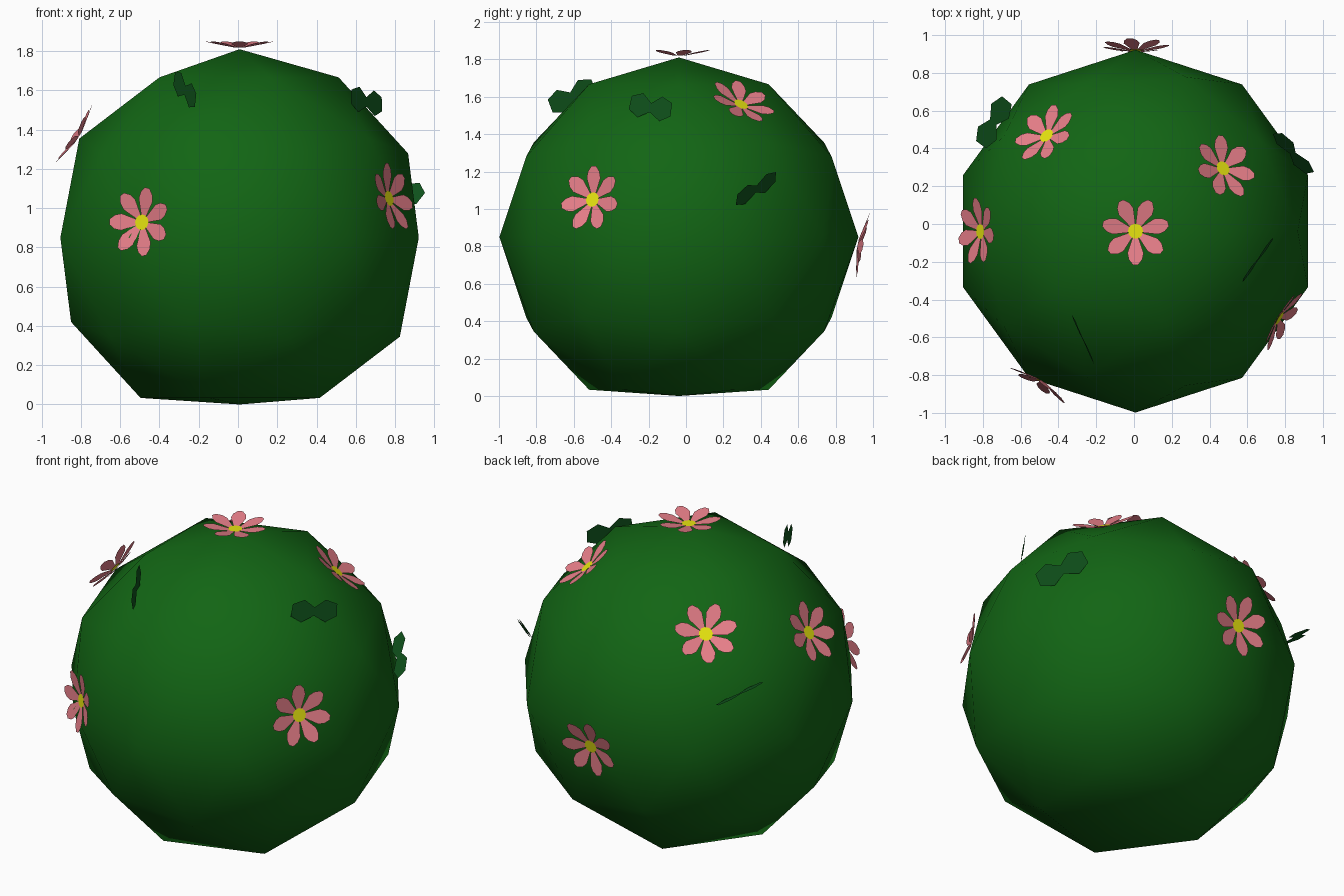
import bpy, bmesh, math
from mathutils import Vector
from mathutils.bvhtree import BVHTree

if "Cube" in bpy.data.objects:
    bpy.data.objects.remove(bpy.data.objects["Cube"])

C = Vector((0.008, -0.038, 0.85))   # centre of the bush
R = 0.96


def material(name, rgb):
    m = bpy.data.materials.new(name)
    m.diffuse_color = (*rgb, 1)
    m.use_nodes = True
    m.node_tree.nodes["Principled BSDF"].inputs["Base Color"].default_value = m.diffuse_color
    return m


GREEN = material("bush_green", (0.006, 0.13, 0.007))
LEAF = material("leaf_green", (0.005, 0.09, 0.012))
PINK = material("petal_pink", (0.80, 0.21, 0.25))
YELLOW = material("flower_yellow", (0.80, 0.78, 0.005))


def finish(bm, name, mats, smooth=False):
    me = bpy.data.meshes.new(name)
    bm.to_mesh(me)
    for m in mats:
        me.materials.append(m)
    for p in me.polygons:
        p.use_smooth = smooth
    ob = bpy.data.objects.new(name, me)
    bpy.context.collection.objects.link(ob)
    return ob


# Bush: low-poly ball with its lowest point pushed up to sit on the ground
bm = bmesh.new()
bmesh.ops.create_icosphere(bm, subdivisions=2, radius=R)
for v in bm.verts:
    v.co += C
    v.co.z = max(v.co.z, 0)
surface = BVHTree.FromBMesh(bm)
finish(bm, "bush", [GREEN], True)
bm.free()

# Petal outline: distance from the middle, half width
PETAL = [(0.03, 0.014), (0.115, 0.043), (0.15, 0.036), (0.178, 0.014)]


def flower(name, point, phase, tilt=None):
    """Seven upturned petals and a yellow disc, set on the bush."""
    d = (Vector(point) - C).normalized()
    base = surface.ray_cast(C + d * 3, -d)[0]
    n = Vector(tilt).normalized() if tilt else d
    ref = Vector((0, 1, 0)) if abs(n.z) > 0.98 else Vector((0, 0, 1))
    up = (ref - n * ref.dot(n)).normalized()
    right = up.cross(n)
    base = base + n * 0.004
    bm = bmesh.new()
    for i in range(7):
        a = math.radians(phase) + i * math.tau / 7
        out = up * math.cos(a) + right * math.sin(a)
        side = n.cross(out)
        pts = [(r, w) for r, w in PETAL] + [(r, -w) for r, w in reversed(PETAL)]
        bm.faces.new([bm.verts.new(base + out * r - side * w + n * (r * 0.2))
                      for r, w in pts])
    disc = []
    for i in range(12):
        a = i * math.tau / 12
        disc.append(bm.verts.new(base + (right * math.cos(a) + up * math.sin(a)) * 0.04
                                 + n * 0.010))
    f = bm.faces.new(disc)
    f.material_index = 1
    finish(bm, name, [PINK, YELLOW])
    bm.free()


flower("flower_top", (0.008, -0.038, 1.81), 180)
flower("flower_front", (-0.50, -0.85, 0.93), 13)
flower("flower_right", (0.77, -0.50, 1.05), 0)
flower("flower_upper_right", (0.465, 0.29, 1.55), 20)
flower("flower_left", (-0.82, -0.04, 1.37), 10)
flower("flower_back", (0.008, 0.93, 0.81), 10, (0, 0.97, -0.2))
flower("flower_upper_back", (-0.465, 0.47, 1.46), 180)


def leaf_pair(name, mid, tips, normal):
    """Two blunt leaf lobes meeting at a narrow middle."""
    mid, n = Vector(mid), Vector(normal).normalized()
    bm = bmesh.new()
    for tip in tips:
        out = Vector(tip) - mid
        out -= n * out.dot(n)
        side = n.cross(out).normalized()
        pts = [(-0.05, 0.02), (0.5, 0.066), (1.0, 0.036)]
        pts += [(t, -w) for t, w in reversed(pts)]
        bm.faces.new([bm.verts.new(mid + out * t - side * w) for t, w in pts])
    finish(bm, name, [LEAF])
    bm.free()


leaf_pair("leaf_front", (-0.27, -0.61, 1.60),
          [(-0.225, -0.73, 1.55), (-0.32, -0.49, 1.66)], (0.91, 0.40, 0.05))
leaf_pair("leaf_right", (0.655, -0.19, 1.54),
          [(0.58, -0.30, 1.57), (0.735, -0.08, 1.53)], (0.82, -0.57, 0.1))
leaf_pair("leaf_back_right", (0.84, 0.375, 1.105),
          [(0.93, 0.27, 1.05), (0.76, 0.48, 1.17)], (0.5, 0.7, -0.5))
leaf_pair("leaf_back_left", (-0.745, 0.54, 1.19),
          [(-0.81, 0.42, 1.23), (-0.67, 0.655, 1.15)], (0.5, 0.03, 0.87))
